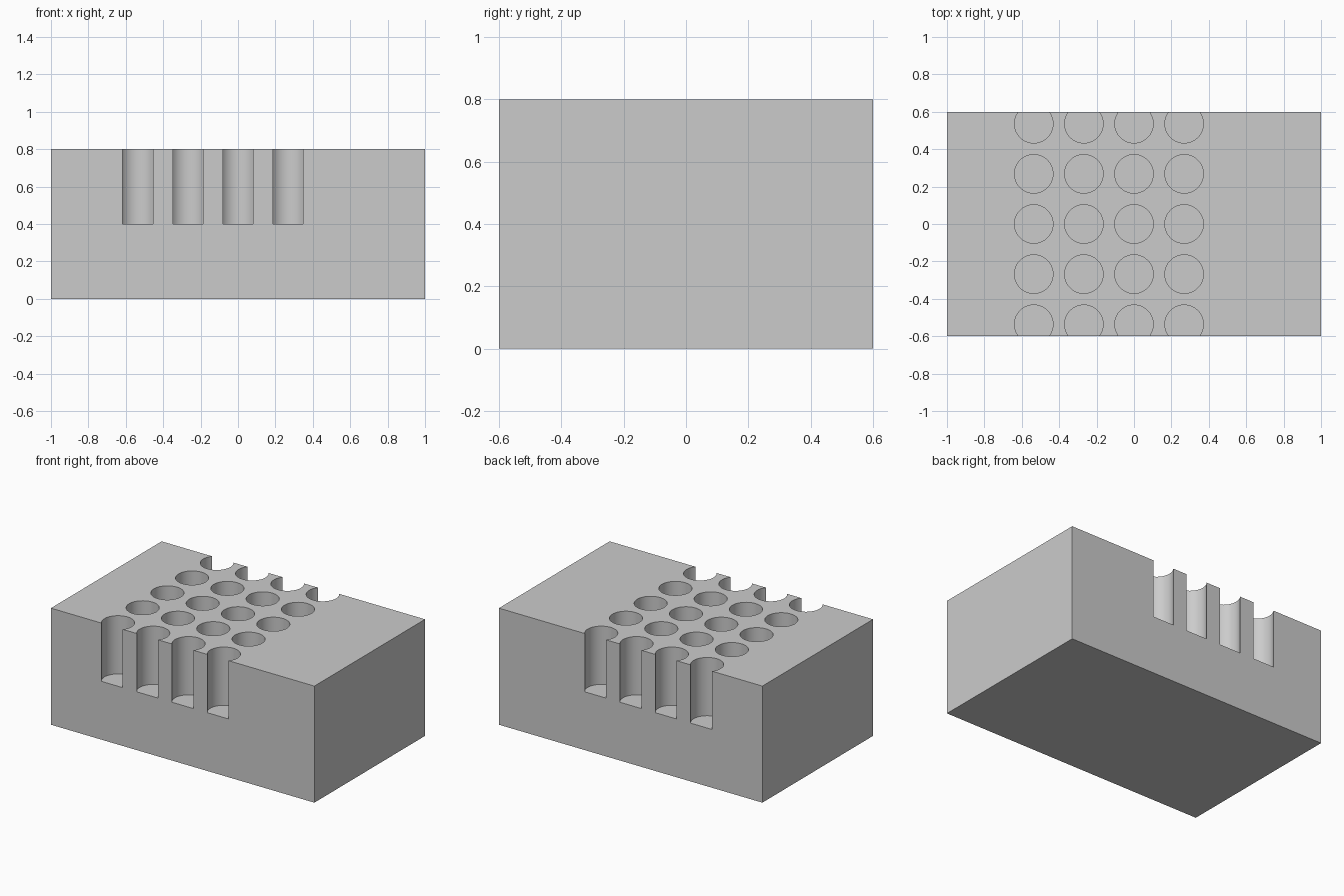
import bpy
import bmesh
import math
from mathutils import Matrix

WIDTH, DEPTH, HEIGHT = 2.0, 1.2, 0.8
PITCH, RADIUS, HOLE_DEPTH = 0.268, 0.103, 0.4

default = bpy.data.objects.get("Cube")
if default:
    bpy.data.objects.remove(default, do_unlink=True)


def make_object(name, bm):
    mesh = bpy.data.meshes.new(name)
    bm.to_mesh(mesh)
    bm.free()
    obj = bpy.data.objects.new(name, mesh)
    bpy.context.collection.objects.link(obj)
    return obj


# Plain grey material
grey = bpy.data.materials.new("plain grey")
grey.use_nodes = True
colour = (0.6, 0.6, 0.6, 1)
grey.diffuse_color = colour
grey.node_tree.nodes["Principled BSDF"].inputs["Base Color"].default_value = colour

# Solid block
bm = bmesh.new()
bmesh.ops.create_cube(bm, size=1, matrix=Matrix.Translation((0, 0, HEIGHT / 2))
                      @ Matrix.Diagonal((WIDTH, DEPTH, HEIGHT, 1)))
block = make_object("drilled_block", bm)
block.data.materials.append(grey)

# Grid of drills; the outer rows break through the front and back faces
bm = bmesh.new()
for column in range(-2, 2):
    for row in range(-2, 3):
        bmesh.ops.create_cone(bm, cap_ends=True, segments=64, radius1=RADIUS,
                              radius2=RADIUS, depth=2 * HOLE_DEPTH,
                              matrix=Matrix.Translation((column * PITCH, row * PITCH, HEIGHT)))
drills = make_object("drill_cutter", bm)
drills.data.materials.append(grey)
drills.hide_render = True

# Cut the blind holes, then remove the cutter
cut = block.modifiers.new("blind_holes", "BOOLEAN")
cut.operation = "DIFFERENCE"
cut.solver = "EXACT"
cut.object = drills
bpy.ops.object.select_all(action="DESELECT")
block.select_set(True)
bpy.context.view_layer.objects.active = block
bpy.ops.object.modifier_apply(modifier=cut.name)
bpy.data.objects.remove(drills, do_unlink=True)

# Smooth hole walls with crisp rims
bpy.ops.object.shade_smooth_by_angle(angle=math.radians(30))
